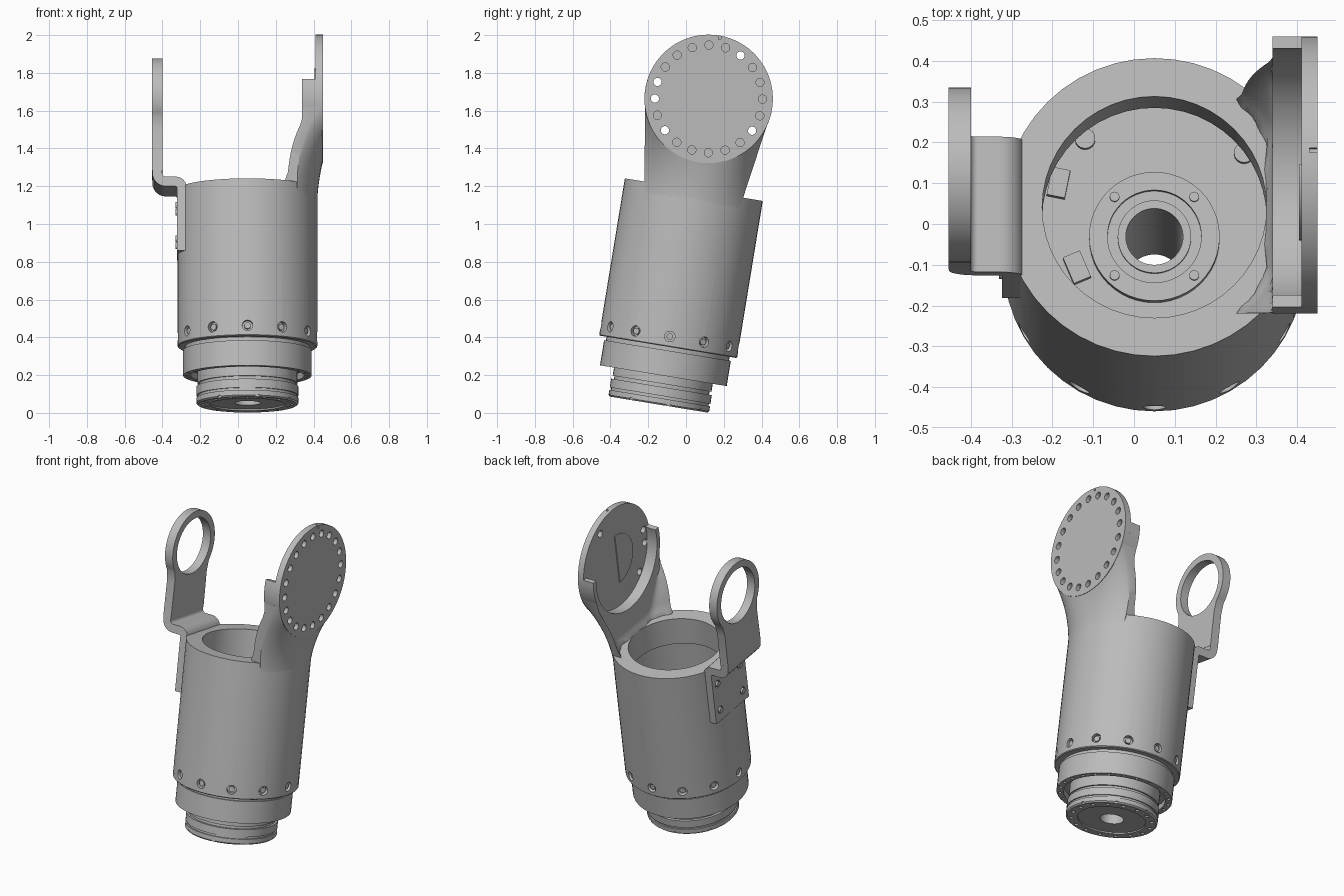
import bpy, bmesh
from math import sin, cos, pi, radians, sqrt
from mathutils import Matrix, Vector

if "Cube" in bpy.data.objects:
    bpy.data.objects.remove(bpy.data.objects["Cube"])

# Everything is built around an upright axis, then leaned back by this frame
FRAME = Matrix.Translation((0.05, -0.145, 0.044)) @ Matrix.Rotation(radians(-9.3), 4, 'X')
HUB = 1.64          # height of the pivot along the axis
TAU = 2 * pi

grey = bpy.data.materials.new("machined_grey")
grey.use_nodes = True
colour = (0.5, 0.5, 0.5, 1)
grey.diffuse_color = colour
grey.node_tree.nodes["Principled BSDF"].inputs["Base Color"].default_value = colour


def finish(name, bm):
    bmesh.ops.recalc_face_normals(bm, faces=bm.faces)
    mesh = bpy.data.meshes.new(name)
    bm.to_mesh(mesh)
    bm.free()
    mesh.materials.append(grey)
    ob = bpy.data.objects.new(name, mesh)
    bpy.context.collection.objects.link(ob)
    ob.matrix_world = FRAME
    return ob


def lathe(name, profile, steps=48):
    bm = bmesh.new()
    rings = [[bm.verts.new((r * cos(TAU * i / steps), r * sin(TAU * i / steps), w))
              for r, w in profile] for i in range(steps)]
    n = len(profile)
    for i in range(steps):
        a, b = rings[i], rings[(i + 1) % steps]
        for j in range(n):
            k = (j + 1) % n
            bm.faces.new((a[j], b[j], b[k], a[k]))
    return finish(name, bm)


def prism(name, outline, low, high, place):
    """Extrude a closed 2D outline; place maps (a, b, depth) to a point."""
    bm = bmesh.new()
    base = [bm.verts.new(place(a, b, low)) for a, b in outline]
    top = [bm.verts.new(place(a, b, high)) for a, b in outline]
    bm.faces.new(base)
    bm.faces.new(top)
    for i in range(len(base)):
        j = (i + 1) % len(base)
        bm.faces.new((base[i], base[j], top[j], top[i]))
    return finish(name, bm)


def side_plate(a, b, d):
    return (d, a, b)


def strip_plate(a, b, d):
    return (a, d, b)


def arc(radius, start, end, steps, centre=(0, HUB)):
    return [(centre[0] + radius * cos(radians(start + (end - start) * i / steps)),
             centre[1] + radius * sin(radians(start + (end - start) * i / steps)))
            for i in range(steps + 1)]


def pegs(name, items, sides=16):
    """Many short cylinders in one mesh: (centre, direction, radius, length)."""
    bm = bmesh.new()
    for centre, direction, radius, length in items:
        turn = Vector(direction).to_track_quat('Z', 'Y').to_matrix().to_4x4()
        bmesh.ops.create_cone(bm, cap_ends=True, segments=sides, radius1=radius,
                              radius2=radius, depth=length,
                              matrix=Matrix.Translation(centre) @ turn)
    return finish(name, bm)


def cut(target, cutter):
    mod = target.modifiers.new("holes", 'BOOLEAN')
    mod.object, mod.operation, mod.solver = cutter, 'DIFFERENCE', 'EXACT'
    bpy.context.view_layer.update()
    graph = bpy.context.evaluated_depsgraph_get()
    mesh = bpy.data.meshes.new_from_object(target.evaluated_get(graph))
    target.modifiers.clear()
    target.data = mesh
    bpy.data.objects.remove(cutter)


def radial(count, radius, w, offset=0):
    for i in range(count):
        d = Vector((cos(TAU * i / count + offset), sin(TAU * i / count + offset), 0))
        yield d * radius + Vector((0, 0, w)), d


# Hollow barrel with the stepped wrist flange and inner floor
barrel = lathe("barrel", [
    (.07, .008), (.20, .008), (.20, 0), (.262, 0), (.27, .008), (.27, .035), (.262, .035),
    (.262, .048), (.27, .048), (.27, .095), (.255, .095), (.255, .112), (.265, .112),
    (.265, .19), (.30, .19), (.30, .155), (.34, .155), (.34, .29), (.33, .29), (.33, .31),
    (.365, .31), (.37, .315), (.37, 1.153), (.275, 1.153), (.275, .98), (.335, .98),
    (.335, .68), (.16, .68), (.16, .71), (.115, .71), (.115, .695), (.09, .695),
    (.09, .705), (.07, .705)])
holes = [(p, d, .028, .06) for p, d in radial(12, .37, .365)]
holes += [(p, (0, 0, 1), .012, .03) for p, d in radial(16, .235, 0)]
holes += [(p, (0, 0, 1), .01, .03) for p, d in radial(24, .32, .155)]
holes += [(p, d, .014, .02) for p, d in radial(8, .272, 0, .2)]
cut(barrel, pegs("barrel_holes", holes))
pegs("barrel_bolts", [(p, d, .017, .03) for p, d in radial(12, .345, .365)])

# Fittings on the inner floor
pegs("floor_screws", [(p, (0, 0, 1), .012, .016) for p, d in radial(4, .138, .71, pi / 4)]
     + [((-.17, .245, .685), (0, 0, 1), .025, .03), ((.22, .21, .685), (0, 0, 1), .025, .03)])
for i, (x, y, turn) in enumerate(((-.235, .135, -.2), (-.19, -.075, .4))):
    bm = bmesh.new()
    bmesh.ops.create_cube(bm, size=1, matrix=Matrix.Translation((x, y, .69))
                          @ Matrix.Rotation(turn, 4, 'Z') @ Matrix.Diagonal((.045, .07, .03, 1)))
    finish("floor_connector_%d" % (i + 1), bm)

# Large pivot disc with its ring of holes and top notch
disc = prism("pivot_disc", arc(.34, 0, 355, 71), .36, .40, side_plate)
through = (3, 9, 10, 12, 18)
holes = []
for k in range(20):
    a = radians(9 + 18 * k)
    holes.append(((.40, .285 * cos(a), HUB + .285 * sin(a)), (1, 0, 0), .022,
                  .12 if k in through else .05))
cut(disc, pegs("disc_holes", holes))
cut(disc, prism("disc_notch", [(.0, 1.96), (.012, 1.96), (.012, 2), (.0, 2)],
                .38, .42, side_plate))
prism("disc_cover", arc(.16, 90, 270, 20), .355, .361, side_plate)

# Raised rim around the lower part of the disc
prism("disc_rim", arc(.34, -188.5, 8.5, 48) + arc(.31, 9, -189, 48), .29, .361, side_plate)

# Arm flowing from the barrel wall out to the disc
bm = bmesh.new()
COLS, ROWS = 24, 14
outer, inner = [], []
for c in range(COLS + 1):
    a = radians(76) * (2 * c / COLS - 1)
    foot = Vector((.25 * sin(a) / sin(radians(76)), 1.06))
    tip = Vector((.338 * sin(a), HUB - .338 * cos(a)))
    out_col, in_col = [], []
    for r in range(ROWS + 1):
        t = r / ROWS
        u, w = foot.lerp(tip, t)
        wall = sqrt(.368 ** 2 - u * u)
        x = wall + (.398 - wall) * t ** 1.7
        flare = .02 * max(0, 1 - abs(w - 1.153) / .07) ** 2   # soft fillet at the lip
        out_col.append(bm.verts.new((x, u, w)))
        in_col.append(bm.verts.new((min(.29, x - .05) - flare, u, w)))
    outer.append(out_col)
    inner.append(in_col)
for c in range(COLS):
    for r in range(ROWS):
        for g in (outer, inner):
            bm.faces.new((g[c][r], g[c + 1][r], g[c + 1][r + 1], g[c][r + 1]))
    for r in (0, ROWS):
        bm.faces.new((outer[c][r], outer[c + 1][r], inner[c + 1][r], inner[c][r]))
for c in (0, COLS):
    for r in range(ROWS):
        bm.faces.new((outer[c][r], outer[c][r + 1], inner[c][r + 1], inner[c][r]))
finish("arm", bm)

# Bearing ring on the opposite side, with its neck
ring = prism("bearing_ring", arc(.215, -35, 215, 44) + [(-.165, 1.45), (-.168, 1.23),
             (.168, 1.23), (.165, 1.45)], -.505, -.45, side_plate)
cut(ring, prism("ring_bore", arc(.172, 0, 352.5, 47), -.6, -.4, side_plate))

# Bent bracket strip joining the ring to the barrel
path = ([(-.347, .80)] + arc(.035, 0, 90, 6, (-.382, 1.135))
        + arc(.045, 270, 180, 6, (-.4325, 1.215)) + [(-.4775, 1.24)])
left, right = [], []
for i, p in enumerate(path):
    a, b = Vector(path[max(i - 1, 0)]), Vector(path[min(i + 1, len(path) - 1)])
    n = (b - a).normalized().orthogonal() * .026
    left.append((p[0] + n.x, p[1] + n.y))
    right.append((p[0] - n.x, p[1] - n.y))
bracket = prism("bracket", left + right[::-1], -.168, .168, strip_plate)
spots = [(-.373, u, w) for u in (-.115, .115) for w in (.87, 1.05)]
cut(bracket, pegs("bracket_holes", [(s, (1, 0, 0), .024, .03) for s in spots]))
pegs("bracket_screws", [(s, (1, 0, 0), .017, .016) for s in spots])

# Smooth round surfaces while keeping crisp edges
bpy.ops.object.select_all(action='DESELECT')
for ob in bpy.context.collection.objects:
    if ob.type == 'MESH' and grey.name in ob.data.materials:
        ob.select_set(True)
        bpy.context.view_layer.objects.active = ob
bpy.ops.object.shade_smooth_by_angle(angle=radians(30))
